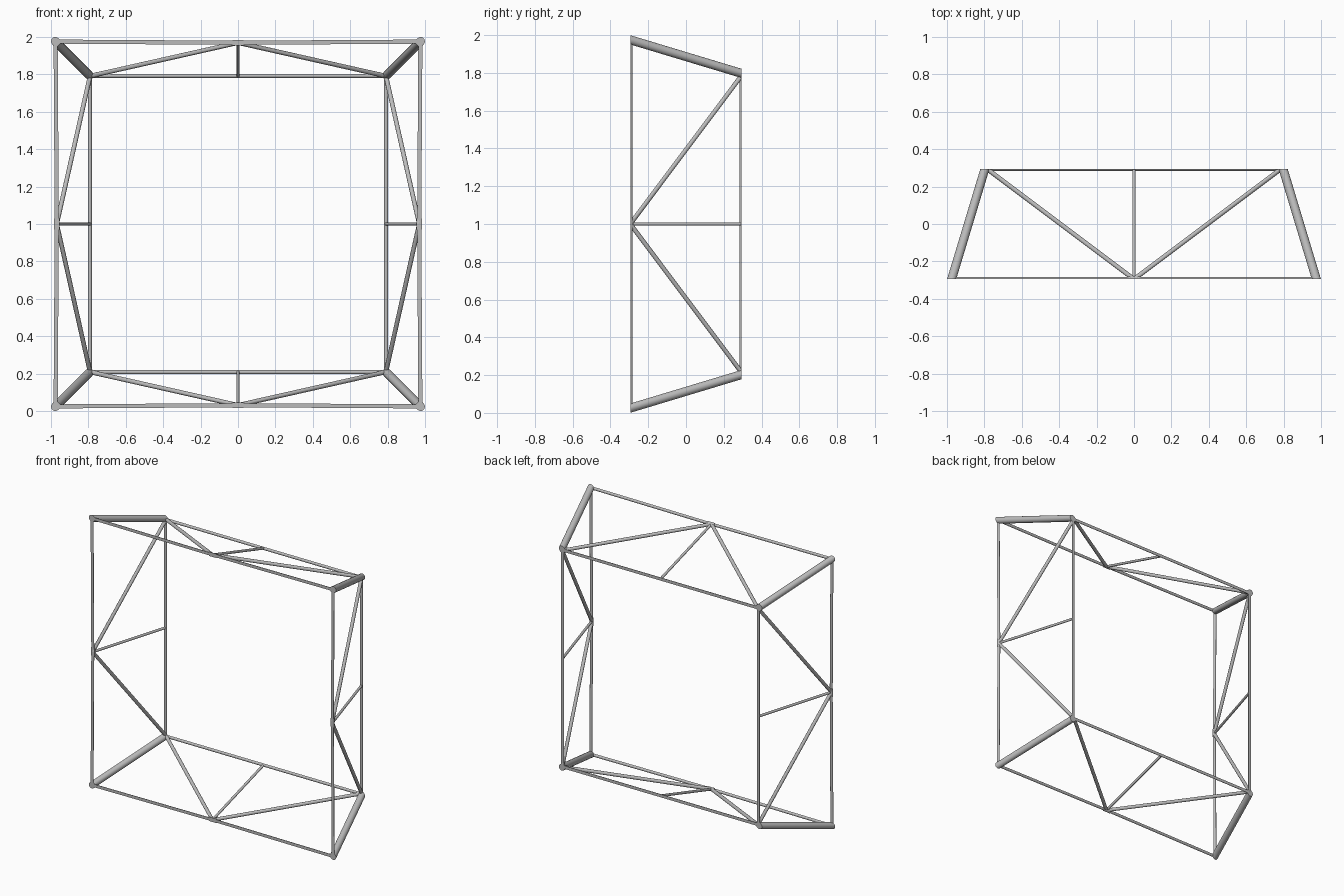
import bpy
import bmesh
import math
from mathutils import Vector, Matrix

cube = bpy.data.objects.get("Cube")
if cube:
    bpy.data.objects.remove(cube, do_unlink=True)

DEPTH = 0.295            # front and back faces lie at -DEPTH and +DEPTH
FRONT, BACK = 0.975, 0.797   # half widths of the two squares
RAIL = 0.792             # back rails sit slightly inside the post centres
FRONT_MID = 0.969        # front rails bow in slightly at their middle

metal = bpy.data.materials.new("grey metal")
metal.use_nodes = True
GREY = (0.5, 0.5, 0.5, 1)
metal.diffuse_color = GREY
metal.node_tree.nodes["Principled BSDF"].inputs["Base Color"].default_value = GREY


def tube(name, start, end, radius, extend=0.0):
    """Round bar between two points, trimmed flush with the front and back faces."""
    a, b = Vector(start), Vector(end)
    axis = (b - a).normalized()
    a, b = a - axis * extend, b + axis * extend
    bm = bmesh.new()
    place = Matrix.Translation((a + b) / 2) @ axis.to_track_quat('Z', 'Y').to_matrix().to_4x4()
    bmesh.ops.create_cone(bm, cap_ends=True, segments=16, radius1=radius,
                          radius2=radius, depth=(b - a).length, matrix=place)
    for side in (-1, 1):
        cut = bmesh.ops.bisect_plane(
            bm, geom=bm.verts[:] + bm.edges[:] + bm.faces[:], dist=1e-5,
            plane_co=(0, side * DEPTH, 0), plane_no=(0, side, 0), clear_outer=True)
        edges = [e for e in cut["geom_cut"]
                 if isinstance(e, bmesh.types.BMEdge) and e.is_boundary]
        if edges:
            bmesh.ops.holes_fill(bm, edges=edges, sides=0)
    bmesh.ops.recalc_face_normals(bm, faces=bm.faces[:])
    mesh = bpy.data.meshes.new(name)
    bm.to_mesh(mesh)
    bm.free()
    mesh.materials.append(metal)
    obj = bpy.data.objects.new(name, mesh)
    bpy.context.collection.objects.link(obj)
    bpy.ops.object.select_all(action='DESELECT')
    obj.select_set(True)
    bpy.context.view_layer.objects.active = obj
    bpy.ops.object.shade_smooth_by_angle(angle=math.radians(40))


# The same truss repeats on the top, left, bottom and right
for turn, side in enumerate(("top", "left", "bottom", "right")):
    spin = Matrix.Translation((0, 0, 1)) @ Matrix.Rotation(turn * math.pi / 2, 4, 'Y')

    def at(along, y, out):
        return spin @ Vector((along, y, out))

    node = at(0, -DEPTH, FRONT_MID)
    # Thick corner post
    tube(side + "_corner_post", at(FRONT, -DEPTH, FRONT), at(BACK, DEPTH, BACK), 0.0235, 0.05)
    # Back rail and strut across the middle
    tube(side + "_back_rail", at(-RAIL, DEPTH, RAIL), at(RAIL, DEPTH, RAIL), 0.011)
    tube(side + "_middle_strut", node, at(0, DEPTH, RAIL), 0.009, 0.03)
    # Slightly thicker joint where the braces meet the front rail
    tube(side + "_front_joint", at(-0.03, -DEPTH, FRONT_MID), at(0.03, -DEPTH, FRONT_MID), 0.015)
    # Front rail halves and diagonal braces
    for s, half in ((-1, "first"), (1, "second")):
        tube(f"{side}_{half}_front_rail", at(s * FRONT, -DEPTH, FRONT), node, 0.011)
        tube(f"{side}_{half}_brace", node, at(s * (RAIL - 0.005), DEPTH, RAIL), 0.012, 0.04)
